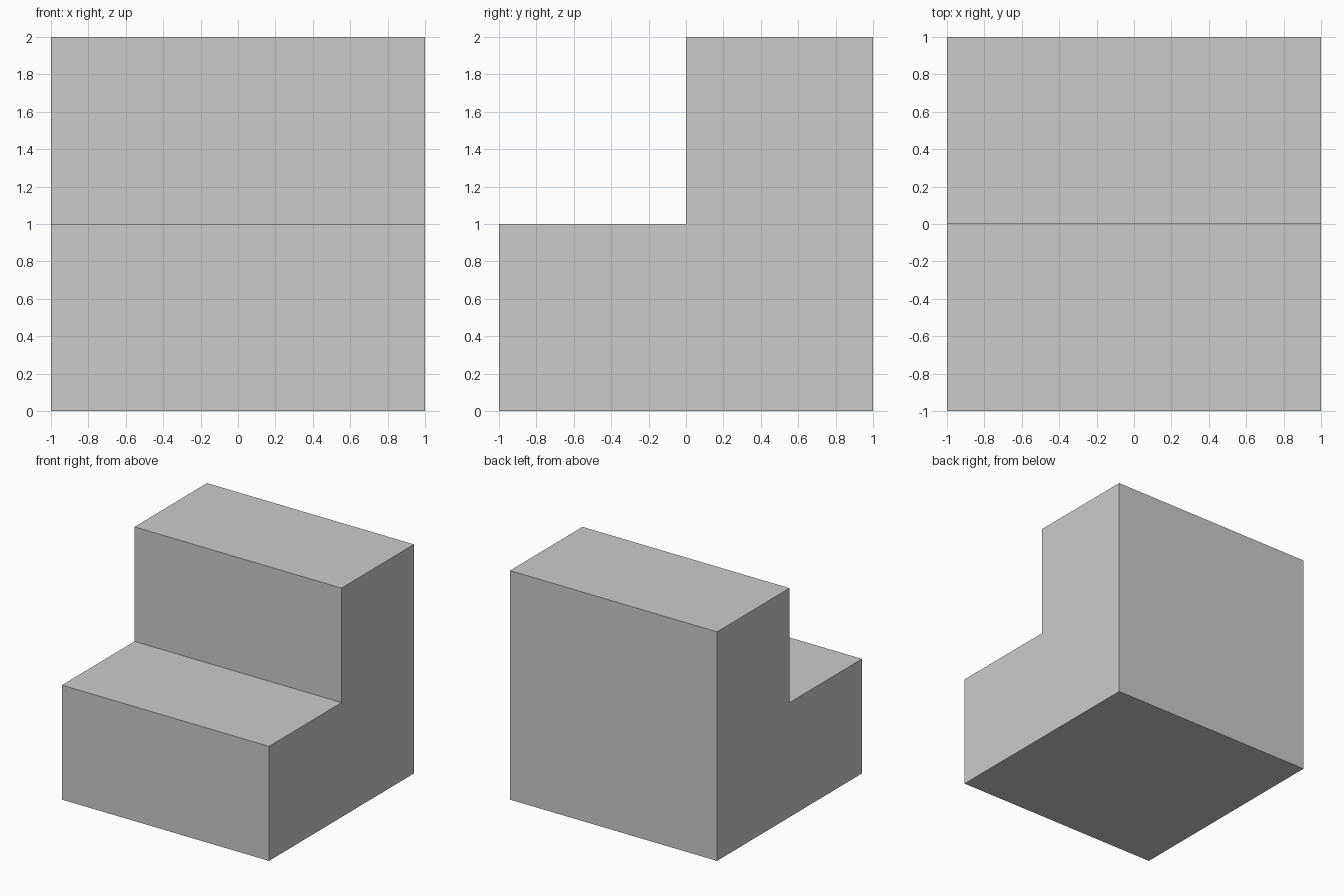
import bpy
import bmesh

if "Cube" in bpy.data.objects:
    bpy.data.objects.remove(bpy.data.objects["Cube"])

# Side profile of the two-step block, as (y, z)
PROFILE = [(-1, 0), (1, 0), (1, 2), (0, 2), (0, 1), (-1, 1)]

# Step block: extrude the profile across the width
bm = bmesh.new()
face = bm.faces.new([bm.verts.new((-1, y, z)) for y, z in PROFILE])
extruded = bmesh.ops.extrude_face_region(bm, geom=[face], use_keep_orig=True)
moved = [v for v in extruded["geom"] if isinstance(v, bmesh.types.BMVert)]
bmesh.ops.translate(bm, verts=moved, vec=(2, 0, 0))
bmesh.ops.recalc_face_normals(bm, faces=bm.faces)

mesh = bpy.data.meshes.new("step_block")
bm.to_mesh(mesh)
bm.free()
step_block = bpy.data.objects.new("step_block", mesh)
bpy.context.collection.objects.link(step_block)
